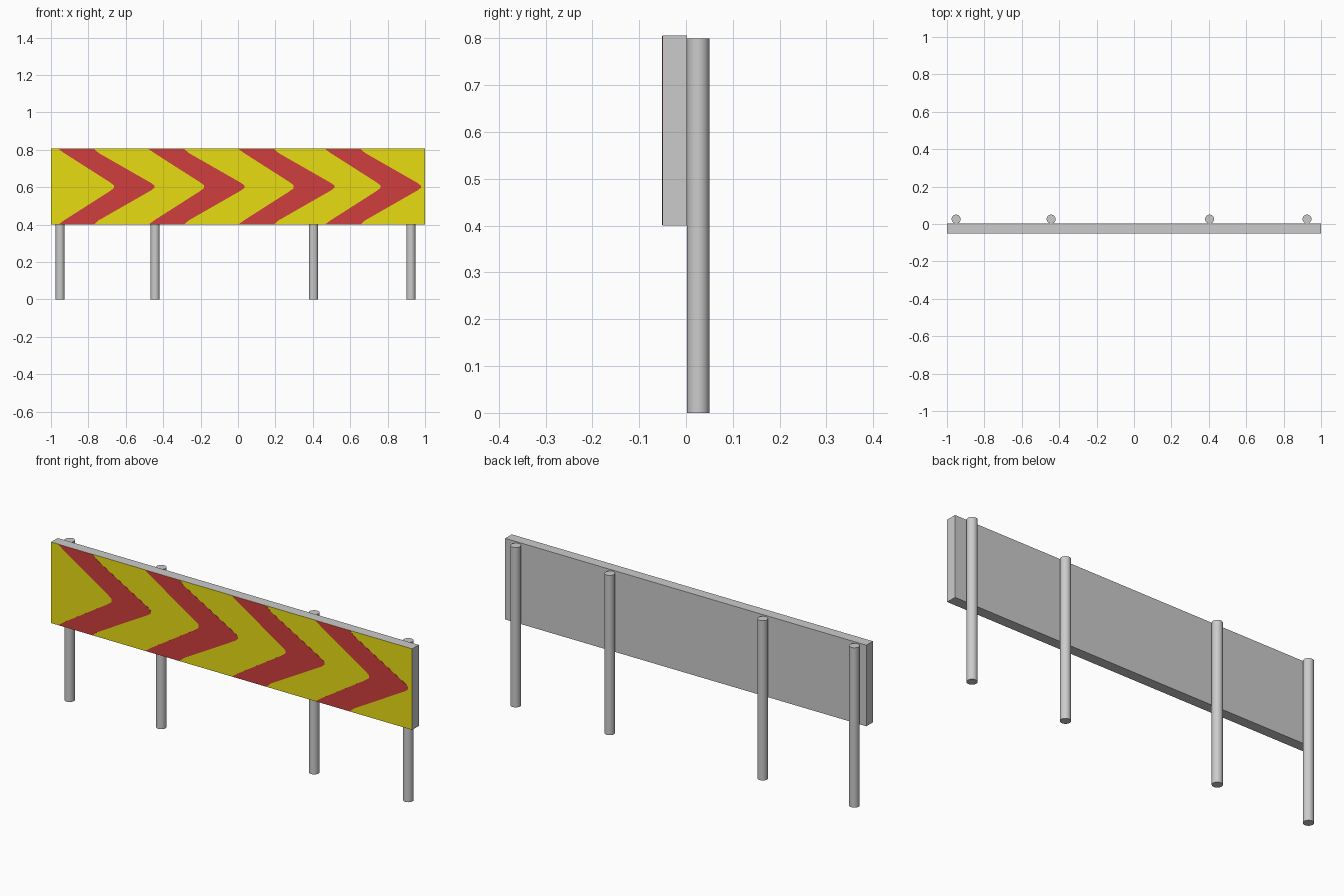
import bpy, bmesh, math

if "Cube" in bpy.data.objects:
    bpy.data.objects.remove(bpy.data.objects["Cube"])


def material(name, color):
    m = bpy.data.materials.new(name)
    m.diffuse_color = (*color, 1)
    m.use_nodes = True
    m.node_tree.nodes["Principled BSDF"].inputs["Base Color"].default_value = m.diffuse_color
    return m


grey = material("grey metal", (0.6, 0.6, 0.6))
yellow = material("sign yellow", (0.81, 0.73, 0.006))
red = material("sign red", (0.63, 0.047, 0.047))


def finish(bm, name, mats):
    bmesh.ops.recalc_face_normals(bm, faces=bm.faces)
    mesh = bpy.data.meshes.new(name)
    bm.to_mesh(mesh)
    bm.free()
    for m in mats:
        mesh.materials.append(m)
    ob = bpy.data.objects.new(name, mesh)
    bpy.context.collection.objects.link(ob)
    return ob


Z0, Z1, ZM = 0.40, 0.806, 0.604
FRONT, BACK = -0.05, 0.002

# Board: grey box with a yellow front face
bm = bmesh.new()
bmesh.ops.create_cube(bm, size=1)
for v in bm.verts:
    v.co.x *= 2
    v.co.y = FRONT if v.co.y < 0 else BACK
    v.co.z = Z0 if v.co.z < 0 else Z1
bm.normal_update()
for f in bm.faces:
    f.material_index = 1 if f.normal.y < -0.9 else 0
finish(bm, "sign_board", [grey, yellow])

# Chevrons: four thin red arrows with slightly blunted tips
h = (Z1 - Z0) / 2 - 0.001
upper = [(0, h), (0.19, h), (0.215, h - 0.022), (0.495, 0.02), (0.513, 0.006)]
inner = [(0.296, 0.008), (0.27, 0.027), (0.03, h - 0.022)]
outline = upper + [(x, -z) for x, z in reversed(upper)]
outline += [(x, -z) for x, z in reversed(inner)] + inner
for i, x0 in enumerate((-0.96, -0.478, 0.002, 0.465)):
    bm = bmesh.new()
    face = bm.faces.new([bm.verts.new((x0 + x, FRONT - 0.001, ZM - 0.001 + z))
                         for x, z in outline])
    ext = bmesh.ops.extrude_face_region(bm, geom=[face])
    for v in ext["geom"]:
        if isinstance(v, bmesh.types.BMVert):
            v.co.y = FRONT + 0.001
    finish(bm, f"chevron_{i + 1}", [red])

# Posts: round tubes behind the board
for i, x in enumerate((-0.951, -0.443, 0.404, 0.925)):
    bpy.ops.mesh.primitive_cylinder_add(vertices=32, radius=0.024, depth=0.8,
                                        location=(x, 0.026, 0.4))
    ob = bpy.context.object
    ob.name = f"post_{i + 1}"
    ob.data.materials.append(grey)
    bpy.ops.object.shade_smooth_by_angle(angle=math.radians(40))
